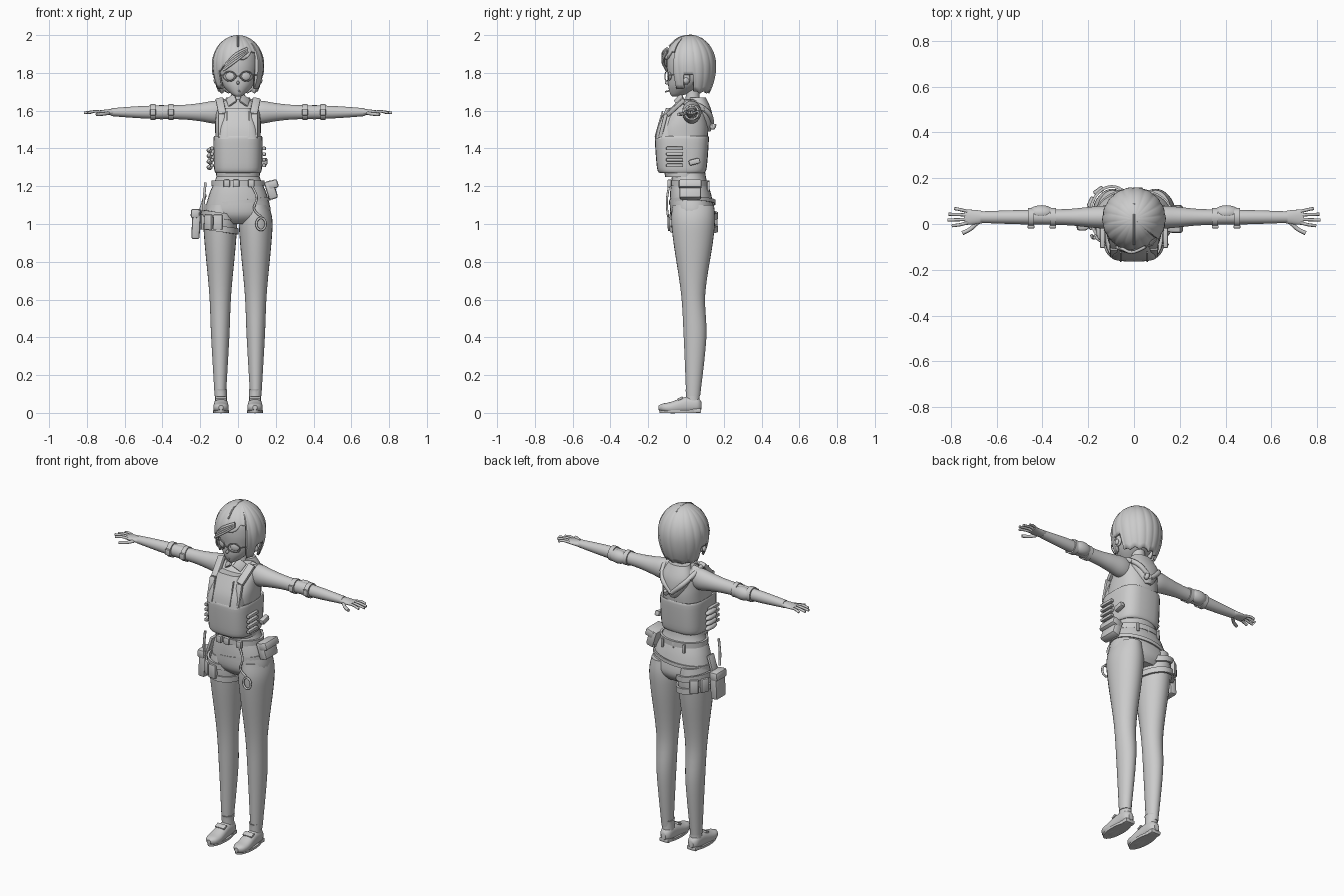
import bpy, bmesh, math
from math import sin, cos, pi, radians
from mathutils import Vector, Matrix, Euler

if "Cube" in bpy.data.objects:
    bpy.data.objects.remove(bpy.data.objects["Cube"])

grey = bpy.data.materials.new("plain_grey")
grey.use_nodes = True
tone = (.6, .6, .6, 1)
grey.diffuse_color = tone
grey.node_tree.nodes["Principled BSDF"].inputs["Base Color"].default_value = tone
SIDES = (("right", -1), ("left", 1))


def finish(name, bm):
    bmesh.ops.recalc_face_normals(bm, faces=bm.faces)
    mesh = bpy.data.meshes.new(name)
    bm.to_mesh(mesh)
    bm.free()
    mesh.materials.append(grey)
    part = bpy.data.objects.new(name, mesh)
    bpy.context.collection.objects.link(part)
    bpy.ops.object.select_all(action="DESELECT")
    bpy.context.view_layer.objects.active = part
    part.select_set(True)
    bpy.ops.object.shade_smooth_by_angle(angle=radians(40))
    return part


def smooth_path(rows, steps=5):
    """Resample rows of numbers along a smooth curve."""
    result = []
    last = len(rows) - 1
    for i in range(last):
        before, start, end, after = (Vector(rows[min(max(i + k, 0), last)]) for k in (-1, 0, 1, 2))
        for step in range(steps):
            t = step / steps
            ease = t * t * (3 - 2 * t)
            leave, arrive = (end - before) / 2, (after - start) / 2
            result.append(start.lerp(end, ease) + leave * t * (1 - t) ** 2 - arrive * t * t * (1 - t))
    return result + [Vector(rows[last])]


def bridge(bm, rings, loop=False):
    count = len(rings[0])
    for k in range(0 if loop else 1, len(rings)):
        for i in range(count):
            j = (i + 1) % count
            bm.faces.new((rings[k - 1][i], rings[k - 1][j], rings[k][j], rings[k][i]))


def loft(name, rows, centre, axis="z", power=1.0, sides=28):
    """Each row is a position on the axis, two radii and an optional shift of the second centre."""
    bm = bmesh.new()
    rings = []
    for along, wide, deep, shift in smooth_path([(*row, 0)[:4] for row in rows]):
        ring = []
        for i in range(sides):
            c, s = cos(2 * pi * i / sides), sin(2 * pi * i / sides)
            u = centre[0] + wide * math.copysign(abs(c) ** power, c)
            v = centre[1] + shift + deep * math.copysign(abs(s) ** power, s)
            spot = {"x": (along, u, v), "y": (u, along, v), "z": (u, v, along)}[axis]
            ring.append(bm.verts.new(spot))
        rings.append(ring)
    bridge(bm, rings)
    bm.faces.new(rings[0])
    bm.faces.new(rings[-1])
    return finish(name, bm)


def ball(name, centre, radii, turn=(0, 0, 0)):
    bm = bmesh.new()
    bmesh.ops.create_uvsphere(bm, u_segments=24, v_segments=14, radius=1)
    bm.transform(Matrix.LocRotScale(Vector(centre), Euler(turn), Vector(radii)))
    return finish(name, bm)


def box(name, centre, size, turn=(0, 0, 0)):
    bm = bmesh.new()
    bmesh.ops.create_cube(bm, size=1)
    bm.transform(Matrix.Diagonal((*size, 1)))
    bmesh.ops.bevel(bm, geom=bm.edges[:], offset=min(size) / 4, segments=2, affect="EDGES", profile=.5)
    bm.transform(Matrix.LocRotScale(Vector(centre), Euler(turn), None))
    return finish(name, bm)


def tube(name, points, radius, closed=False):
    curve = bpy.data.curves.new(name, "CURVE")
    curve.dimensions = "3D"
    curve.bevel_depth, curve.bevel_resolution, curve.use_fill_caps = radius, 2, True
    path = curve.splines.new("POLY")
    dense = points if closed else smooth_path(points)
    path.points.add(len(dense) - 1)
    for point, place in zip(path.points, dense):
        point.co = (*place, 1)
    path.use_cyclic_u = closed
    curve.materials.append(grey)
    bpy.context.collection.objects.link(bpy.data.objects.new(name, curve))


def ring_points(count=24):
    return [(cos(2 * pi * k / count), sin(2 * pi * k / count)) for k in range(count)]


def band(name, z, centre, radii, height, tilt, thick=.012):
    """Strap around an ellipse, rising along x by the tilt."""
    bm = bmesh.new()
    rings = []
    for grow, lift in ((0, -1), (thick, -1), (thick, 1), (0, 1)):
        rings.append([bm.verts.new((centre[0] + (radii[0] + grow) * c, centre[1] + (radii[1] + grow) * s,
                                    z + lift * height / 2 + tilt * c)) for c, s in ring_points(40)])
    bridge(bm, rings, loop=True)
    return finish(name, bm)


# Trousers and shoes
loft("hips", [(1, .1, .08, .03), (1.05, .17, .115, .02), (1.15, .155, .11, .01), (1.25, .115, .09), (1.32, .11, .085)],
     (0, .015), power=.9)
for side, s in SIDES:
    foot = s * .09
    loft(side + "_leg", [(.09, .03, .037), (.4, .048, .06, .01), (.63, .058, .064), (.9, .083, .104), (1.02, .088, .116),
                         (1.1, .07, .11)], (s * .094, .038))
    loft(side + "_sock", [(.04, .032, .036), (.11, .031, .037), (.125, .034, .04)], (foot, .036))
    loft(side + "_shoe", [(-.145, .012, .012), (-.12, .034, .022), (-.08, .041, .03), (0, .036, .042, .015),
                          (.06, .032, .038, .015), (.082, .015, .02, .01)], (foot, .028), "y", power=.85)
    loft(side + "_sole", [(0, .041, .108), (.014, .042, .11)], (foot, -.032))
    box(side + "_heel", (foot, .05, .012), (.06, .06, .024))
    box(side + "_shoe_strap", (foot, -.03, .076), (.06, .03, .012), (.4, 0, 0))

# Vest, shirt and neck
loft("upper_body", [(1.25, .115, .095), (1.46, .12, .13), (1.55, .12, .115, .015), (1.62, .108, .08, .04),
                    (1.66, .06, .05, .055)], (0, -.015), power=.8)
loft("waist_guard", [(1.27, .118, .118), (1.3, .127, .132), (1.45, .13, .143), (1.46, .12, .134)], (0, -.022), power=.65)
loft("front_plate", [(1.45, .108, .058), (1.52, .096, .058, .015), (1.615, .066, .045, .045)], (0, -.105), power=.5)
loft("neck", [(1.62, .046, .042), (1.68, .036, .036), (1.76, .036, .036)], (0, .035))
for side, s in SIDES:
    box(side + "_shoulder_strap", (s * .09, -.055, 1.62), (.042, .125, .024), (.75, s * .2, 0))
    box(side + "_back_strap", (s * .085, .06, 1.63), (.045, .09, .02), (-.55, s * .2, 0))
    box(side + "_vest_strap", (s * .088, -.122, 1.52), (.034, .02, .13), (-.25, 0, 0))
    box(side + "_collar", (s * .034, -.035, 1.655), (.055, .012, .055), (-.6, s * .6, s * .35))
    box(side + "_plate_seam", (s * .058, -.143, 1.53), (.006, .008, .14), (-.28, 0, 0))
    for row in range(4):
        box(side + "_side_loop", (s * .138, -.06, 1.31 + row * .03), (.02, .09, .018))
for row in range(4):
    ball("cartridge", (-.15, -.02, 1.3 + row * .03), (.016, .05, .014))
box("radio", (.14, .045, 1.33), (.03, .06, .03), (.25, 0, 0))

# Draped hood with folds and a hanging tip
loft("hood", [(1.49, .02, .02, .05), (1.53, .055, .042, .04), (1.6, .09, .055, .02), (1.67, .062, .045)], (0, .06), power=.9)
for side, s in SIDES:
    tube(side + "_hood_fold", [(s * .095, -.01, 1.645), (s * .1, .06, 1.63), (s * .065, .125, 1.58), (0, .135, 1.52)], .014)
tube("hood_tip", [(.02, .115, 1.56), (.03, .14, 1.51), (.03, .15, 1.53)], .012)

# Arms, elbow pads and hands
shoulder_line = (.03, 1.592)
for side, s in SIDES:
    loft(side + "_arm", [(s * .08, .045, .06), (s * .13, .05, .06), (s * .2, .044, .048), (s * .3, .035, .038),
                         (s * .5, .031, .033), (s * .67, .025, .021)], shoulder_line, "x")
    ball(side + "_elbow_pad", (s * .405, .048, 1.592), (.058, .034, .038))
    for reach in (.355, .45):
        loft(side + "_pad_strap", [(s * (reach + edge), .041, .042) for edge in (-.013, .013)], shoulder_line, "x")
        box(side + "_pad_buckle", (s * reach, -.012, 1.592), (.03, .014, .034))
    loft(side + "_palm", [(s * .65, .022, .017), (s * .68, .03, .016), (s * .74, .034, .009)], shoulder_line, "x")
    for finger, tip in enumerate((.795, .815, .81, .785)):
        spread = finger - 1.5
        tube(side + "_finger", [(s * .725, .03 + spread * .016, 1.594), (s * .76, .03 + spread * .022, 1.596),
                                (s * tip, .03 + spread * .025, 1.588)], .007)
    tube(side + "_thumb", [(s * .685, .005, 1.587), (s * .715, -.022, 1.582), (s * .75, -.04, 1.58)], .009)

# Head and face
loft("head", [(1.675, .012, .014, -.07), (1.69, .038, .046, -.05), (1.73, .078, .086, -.02), (1.78, .1, .108),
              (1.85, .108, .115), (1.92, .095, .105), (1.975, .04, .05)], (0, .012))
ball("nose", (0, -.1, 1.748), (.007, .012, .01))
ball("mouth", (0, -.073, 1.712), (.014, .008, .003))
tube("mouth_stick", [(0, -.07, 1.71), (.01, -.11, 1.7)], .004)
for side, s in SIDES:
    ball(side + "_eye", (s * .043, -.088, 1.782), (.025, .008, .022), (0, 0, s * .35))
    rim = [(s * (.045 + .034 * across), -.102 + .01 * across, 1.782 + .025 * up) for across, up in ring_points()]
    tube(side + "_lens_rim", rim, .003, closed=True)
    tube(side + "_temple", [(s * .079, -.092, 1.788), (s * .104, -.05, 1.788), (s * .11, .02, 1.785)], .003)
    ball(side + "_ear", (s * .108, 0, 1.77), (.012, .022, .032))
    ball(side + "_earpiece", (s * .12, 0, 1.76), (.009, .014, .016))
tube("glasses_bridge", [(s * .012, -.112, 1.784) for s in (-1, 1)], .003)


# Bobbed hair: a ridged shell whose hem follows the hairline
def hair_hem(turn):
    """Hem height by angle from the front, growing towards the left."""
    away = abs(turn)
    if away < 50:
        return 1.875 + turn * .0011 - .02 * abs(sin(radians(turn * 5)))
    if away < 74:
        return 1.715
    return 1.79 if away < 98 else 1.69 + .012 * abs(sin(radians(turn * 6)))


bm = bmesh.new()
columns, rows = 144, 18
middle = Vector((0, .022, 2))
rings = [[] for row in range(rows)]
for column in range(columns):
    turn = 360 * column / columns - 180
    angle = radians(turn)
    for row, ring in enumerate(rings):
        z = 2 - (2 - hair_hem(turn)) * ((row + 1) / rows) ** 1.6
        drop = 1.84 - z
        reach = 1 - 12 * drop ** 2 if drop > 0 else math.sqrt(1 - (drop / .16) ** 2)
        reach *= .139 * (.97 + .03 * math.sqrt(abs(sin(angle * 9 + z * 5))))
        ring.append(bm.verts.new((reach * sin(angle), middle.y - reach * cos(angle), z)))
bridge(bm, rings)
crown = bm.verts.new(middle)
for column in range(columns):
    bm.faces.new((crown, rings[0][column - 1], rings[0][column]))
hair = finish("hair", bm)
shell = hair.modifiers.new("thickness", "SOLIDIFY")
shell.thickness, shell.offset = .012, -1
for lock in range(4):
    fall = lock * .012
    tube("fringe_lock", [(.05, -.1, 1.93 - fall / 2), (-.01, -.124, 1.9 - fall), (-.06 - fall / 2, -.102, 1.85 - fall)], .007)
tube("parting", [(0, -.09, 1.94), (0, -.04, 1.985), (0, .03, 1.998), (0, .09, 1.978)], .004)

# Belt with pouch, buckles, cord and ring
band("belt", 1.215, (0, .018), (.128, .094), height=.03, tilt=0)
band("slack_belt", 1.115, (0, .034), (.165, .115), height=.02, tilt=.02, thick=.008)
for x in (-.06, -.01, .07):
    box("belt_buckle", (x, -.088, 1.215), (.034, .022, .04))
for x in (-.07, 0, .07):
    box("belt_loop", (x, .118, 1.2), (.014, .012, .05))
box("hip_pouch", (.175, .022, 1.18), (.05, .115, .1), (0, -.3, 0))
box("pouch_flap", (.185, .022, 1.21), (.054, .122, .045), (0, -.3, 0))
tube("cord", [(.075, -.09, 1.2), (.1, -.1, 1.14), (.085, -.1, 1.08), (.12, -.095, 1.04)], .006)
tube("cord_ring", [(.122 + .025 * across, -.09, 1 + .032 * up) for across, up in ring_points()], .006, closed=True)

# Thigh rig on the right leg
thigh = Vector((-.097, .042, 1.01))
for strap, lift in (("upper", .035), ("lower", -.035)):
    band(strap + "_thigh_strap", thigh.z + lift, thigh, (.088, .116), height=.032, tilt=-.014)
for turn in (200, 235, 265, 125, 155):
    angle = radians(turn)
    box("thigh_pouch", thigh + Vector((.1 * cos(angle), .126 * sin(angle), 0)), (.024, .048, .08), (0, 0, angle))
box("holster", (-.222, .02, 1), (.044, .09, .16), (0, .05, 0))
box("holster_flap", (-.226, .02, 1.055), (.048, .098, .05), (0, .05, 0))
box("holster_hanger", (-.19, .02, 1.1), (.016, .05, .12), (0, .3, 0))
tube("antenna", [(-.185, -.05, 1.07), (-.18, -.06, 1.14), (-.172, -.06, 1.22)], .007)
